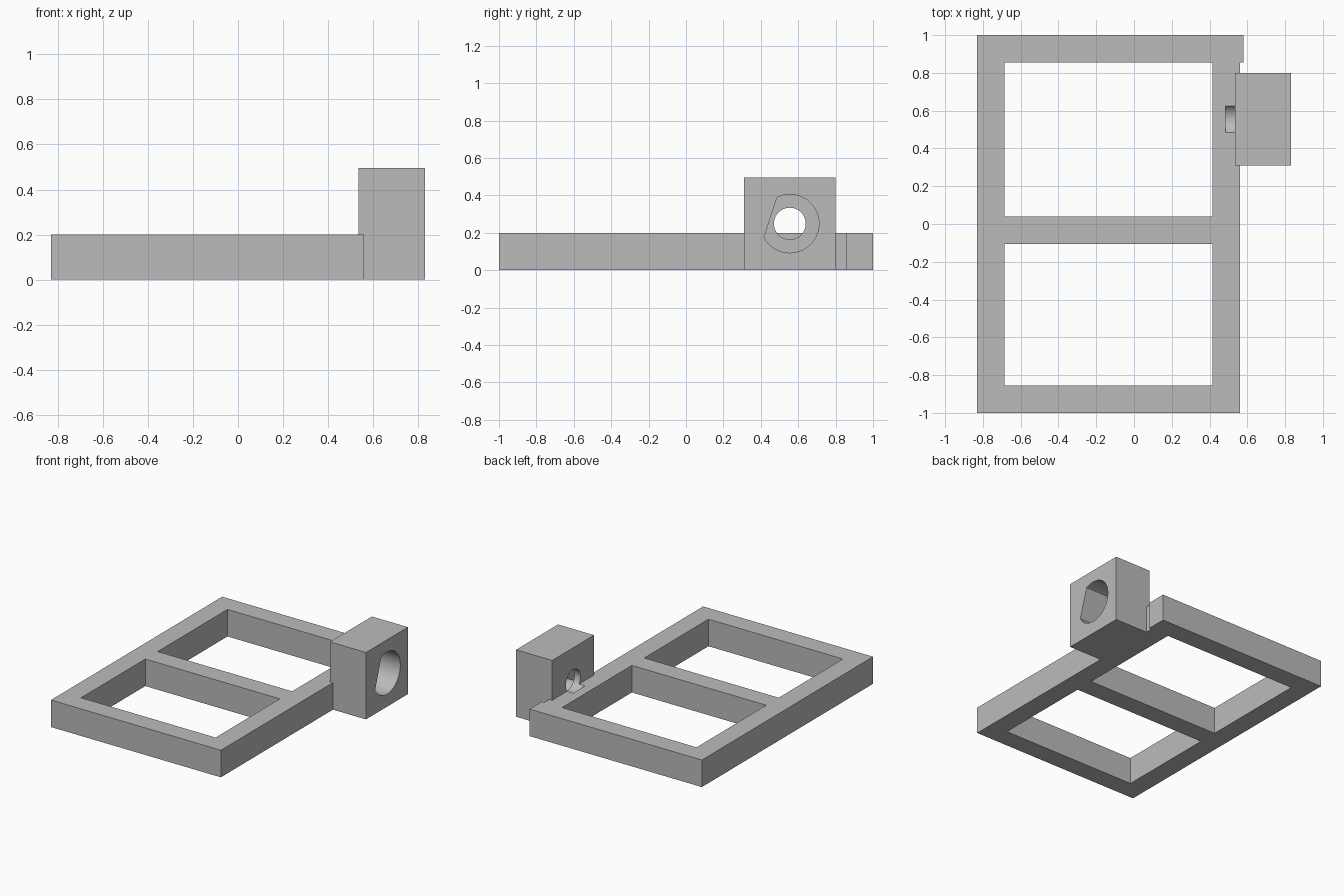
import bpy
import bmesh
from math import cos, sin, radians
from mathutils import Vector

cube = bpy.data.objects.get("Cube")
if cube:
    bpy.data.objects.remove(cube, do_unlink=True)

GREY = (0.5, 0.5, 0.5, 1)
grey = bpy.data.materials.new("plain grey")
grey.use_nodes = True
grey.diffuse_color = GREY
grey.node_tree.nodes["Principled BSDF"].inputs["Base Color"].default_value = GREY


def prism(name, points, offset):
    """Extrude a flat outline along an offset into a closed solid."""
    bm = bmesh.new()
    face = bm.faces.new([bm.verts.new(p) for p in points])
    top = bmesh.ops.extrude_face_region(bm, geom=[face])
    moved = [v for v in top["geom"] if isinstance(v, bmesh.types.BMVert)]
    bmesh.ops.translate(bm, verts=moved, vec=Vector(offset))
    bmesh.ops.recalc_face_normals(bm, faces=bm.faces)
    mesh = bpy.data.meshes.new(name)
    bm.to_mesh(mesh)
    bm.free()
    mesh.materials.append(grey)
    obj = bpy.data.objects.new(name, mesh)
    bpy.context.collection.objects.link(obj)
    return obj


def box(name, x0, x1, y0, y1, z0, z1):
    outline = [(x0, y0, z0), (x1, y0, z0), (x1, y1, z0), (x0, y1, z0)]
    return prism(name, outline, (0, 0, z1 - z0))


def bore(name, radius, start, end, x0, x1, steps=64):
    """Arc outline along x; a partial arc is closed by a flat chord."""
    turn = radians(end - start)
    count = steps if end - start == 360 else steps + 1
    angles = [radians(start) + turn * i / steps for i in range(count)]
    outline = [(x0, BORE_Y + radius * cos(a), BORE_Z + radius * sin(a)) for a in angles]
    return prism(name, outline, (x1 - x0, 0, 0))


def combine(target, other, operation):
    """Apply a boolean and remove the helper solid."""
    mod = target.modifiers.new(operation.lower(), "BOOLEAN")
    mod.operation = operation
    mod.solver = "EXACT"
    mod.object = other
    bpy.ops.object.select_all(action="DESELECT")
    bpy.context.view_layer.objects.active = target
    target.select_set(True)
    bpy.ops.object.modifier_apply(modifier=mod.name)
    bpy.data.objects.remove(other, do_unlink=True)


LEFT, RIGHT, BAR, HEIGHT = -0.83, 0.56, 0.145, 0.2
LIP = 0.58
BORE_Y, BORE_Z = 0.555, 0.249

# Flat frame, with the back bar slightly longer than the front one
outline = [(LEFT, -1, 0), (RIGHT, -1, 0), (RIGHT, 1 - BAR, 0),
           (LIP, 1 - BAR, 0), (LIP, 1, 0), (LEFT, 1, 0)]
frame = prism("frame_with_mount", outline, (0, 0, HEIGHT))

# Two windows, leaving a crossbar between them
for y0, y1 in ((BAR - 1, -0.105), (0.04, 1 - BAR)):
    window = box("window_cutter", LEFT + BAR, RIGHT - BAR, y0, y1, -0.1, 0.3)
    combine(frame, window, "DIFFERENCE")

# Mounting block on the side rail
block = box("mounting_block", 0.535, 0.83, 0.31, 0.8, 0, 0.495)
combine(frame, block, "UNION")

# Deep pocket with one flat side, and the round hole behind it
combine(frame, bore("pocket_cutter", 0.156, -152, 116, 0.585, 0.9), "DIFFERENCE")
combine(frame, bore("hole_cutter", 0.085, 0, 360, 0.485, 0.7), "DIFFERENCE")

bpy.ops.object.shade_smooth_by_angle(angle=radians(30))
